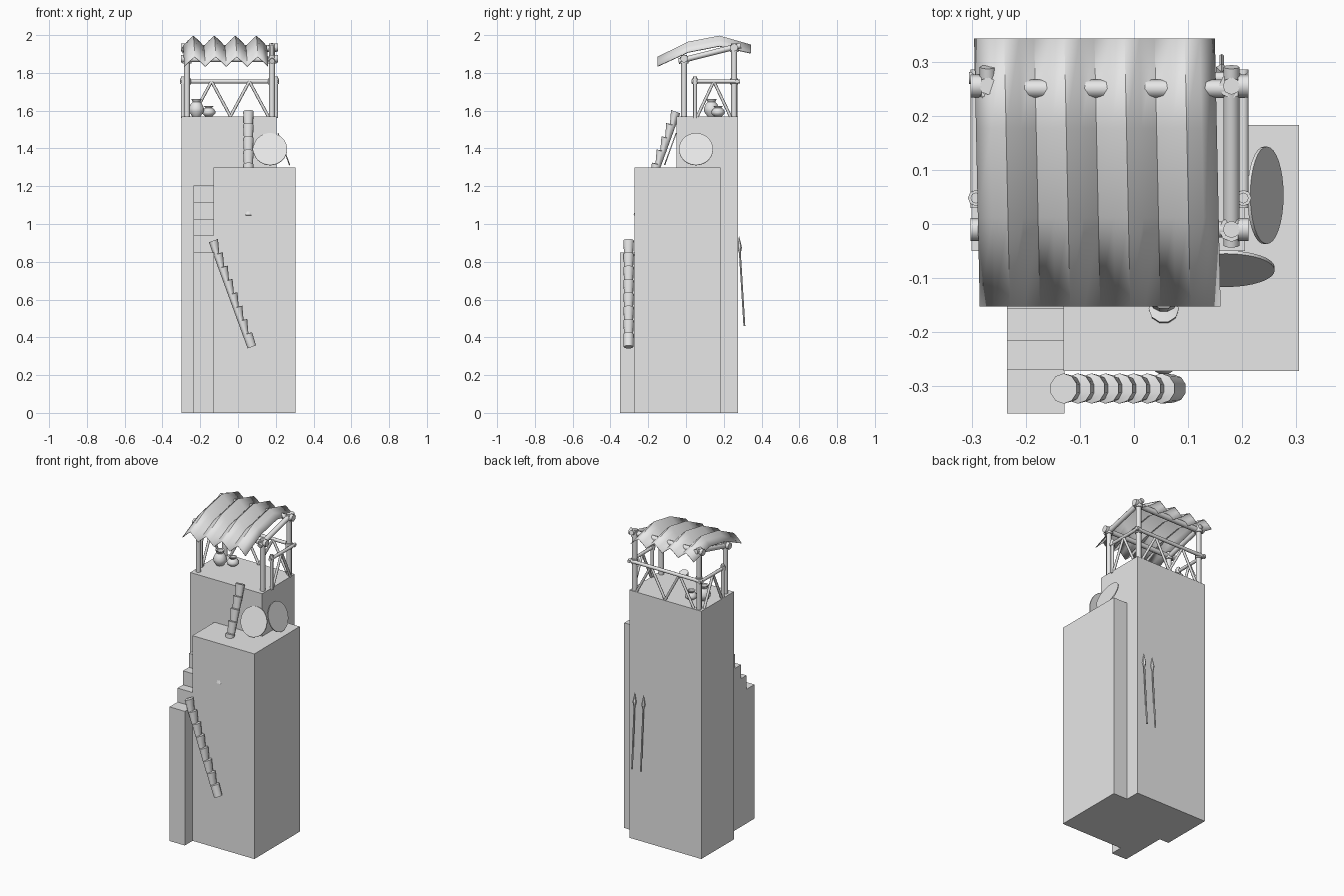
import bpy, bmesh, math
from mathutils import Vector

if "Cube" in bpy.data.objects:
    bpy.data.objects.remove(bpy.data.objects["Cube"], do_unlink=True)

# One clay grey material
GREY = (0.8, 0.8, 0.8, 1)
clay = bpy.data.materials.new("clay_grey")
clay.use_nodes = True
clay.diffuse_color = GREY
clay.node_tree.nodes["Principled BSDF"].inputs["Base Color"].default_value = GREY


def finish(name, bm, smooth=None):
    """Turn a bmesh into an object; smooth is the sharp-edge angle in degrees."""
    bmesh.ops.recalc_face_normals(bm, faces=bm.faces)
    mesh = bpy.data.meshes.new(name)
    bm.to_mesh(mesh)
    bm.free()
    mesh.materials.append(clay)
    if smooth:
        for p in mesh.polygons:
            p.use_smooth = True
        mesh.set_sharp_from_angle(angle=math.radians(smooth))
    ob = bpy.data.objects.new(name, mesh)
    bpy.context.collection.objects.link(ob)
    return ob


def box(name, x, y, z):
    bm = bmesh.new()
    bmesh.ops.create_cube(bm, size=1)
    for v in bm.verts:
        v.co = [lo + (c + 0.5) * (hi - lo) for c, (lo, hi) in zip(v.co, (x, y, z))]
    return finish(name, bm)


def rod(name, a, b, r, r_end=None, sides=8):
    """Round bar from a to b."""
    a, b = Vector(a), Vector(b)
    bm = bmesh.new()
    bmesh.ops.create_cone(bm, cap_ends=True, segments=sides, radius1=r,
                          radius2=r if r_end is None else r_end, depth=(b - a).length)
    rot = (b - a).to_track_quat('Z', 'Y').to_matrix()
    for v in bm.verts:
        v.co = rot @ v.co + (a + b) / 2
    return finish(name, bm, 50)


def lathe(name, centre, profile, sides=12):
    """Pot turned from (radius, height) pairs."""
    bm = bmesh.new()
    rings = []
    for r, h in profile:
        rings.append([bm.verts.new((centre[0] + r * math.cos(math.tau * i / sides),
                                    centre[1] + r * math.sin(math.tau * i / sides),
                                    centre[2] + h)) for i in range(sides)])
    bridge(bm, rings)
    return finish(name, bm, 50)


def bridge(bm, rings):
    n = len(rings[0])
    for lo, hi in zip(rings, rings[1:]):
        for i in range(n):
            bm.faces.new((lo[i], lo[(i + 1) % n], hi[(i + 1) % n], hi[i]))
    bm.faces.new(rings[0])
    bm.faces.new(rings[-1])


def notched_log(name, bottom, top, facing, steps=8, sides=10):
    """Log ladder: straight back, saw-tooth steps on the facing side."""
    bottom, top = Vector(bottom), Vector(top)
    up = (top - bottom).normalized()
    side = up.cross(Vector(facing)).normalized()
    front = side.cross(up)
    bm = bmesh.new()
    rings = []
    for k in range(steps):
        narrow = (0.024, 0.034) if k else (0.026, 0.050)
        for t, (w, d) in ((k, narrow), (k + 0.96, (0.028, 0.054))):
            c = bottom.lerp(top, min(1, t / (steps - 0.04))) - front * 0.027
            rings.append([bm.verts.new(c + side * w * math.cos(math.tau * i / sides)
                                       + front * d / 2 * (1 + math.sin(math.tau * i / sides)))
                          for i in range(sides)])
    bridge(bm, rings)
    return finish(name, bm, 45)


# Buildings
TOP = 1.57
box("main_tower", (-0.3, 0.205), (-0.05, 0.275), (0, TOP))
box("front_block", (-0.13, 0.305), (-0.272, 0.183), (0, 1.3))

# Outside stairs
fronts = (-0.35, -0.27, -0.215, -0.157, -0.102)
for i, y in enumerate(fronts):
    back = fronts[i + 1] if i + 1 < len(fronts) else -0.05
    box(f"stair_{i + 1}", (-0.235, -0.128), (y, back), (0, 0.85 + i * 0.0885))

# Log ladders
notched_log("lower_ladder", (0.075, -0.304, 0.35), (-0.13, -0.304, 0.912), (1, 0, 0))
notched_log("upper_ladder", (0.055, -0.257, 1.04), (0.055, -0.055, 1.595), (0, -1, 0))

# Round shields leaning on the walls
lean = math.radians(20)
out, high = math.sin(lean) * 0.006, math.cos(lean) * 0.006
rod("front_shield", (0.17, -0.08, 1.395), (0.17, -0.08 - high, 1.395 + out), 0.09, sides=32)
rod("side_shield", (0.24, 0.053, 1.395), (0.24 + high, 0.053, 1.395 + out), 0.09, sides=32)

# Spears leaning on the back wall
for i, x in enumerate((0.162, 0.1)):
    low, neck, tip = (x, 0.309, 0.46), (x, 0.285, 0.85), (x, 0.281, 0.935)
    mid = (x, 0.284, 0.875)
    rod(f"spear_shaft_{i + 1}", low, neck, 0.005, sides=6)
    rod(f"spear_head_base_{i + 1}", neck, mid, 0.006, 0.012, sides=6)
    rod(f"spear_head_{i + 1}", mid, tip, 0.012, 0.001, sides=6)

# Lookout frame: posts, beams and lashings
LEFT, RIGHT, FRONT, BACK, RAIL = -0.27, 0.18, -0.01, 0.255, 1.755
for side, x in (("right", LEFT), ("left", RIGHT)):
    out = -1 if x < 0 else 1
    for end, y, z in (("front", FRONT, 1.895), ("back", BACK, 1.955)):
        rod(f"{end}_{side}_post", (x, y, TOP - 0.01), (x, y, z), 0.016)
        rod(f"{end}_{side}_lashing", (x, y, z - 0.045), (x, y, z - 0.01), 0.023)
        rod(f"{end}_{side}_beam_tie", (x + out * 0.012, y, z - 0.02),
            (x + out * 0.032, y, z - 0.02), 0.021)
    rod(f"{side}_roof_beam", (x, -0.04, 1.862), (x, 0.29, 1.945), 0.015)

    # Side railing with its lattice
    rx = x + out * 0.022
    rod(f"{side}_rail", (rx, 0.03, RAIL), (rx, 0.285, RAIL), 0.010)
    rod(f"{side}_rail_post", (rx, 0.048, TOP - 0.01), (rx, 0.048, RAIL + 0.025), 0.010)
    rod(f"{side}_rail_lashing", (rx, 0.048, RAIL - 0.015), (rx, 0.048, RAIL + 0.015), 0.015)
    for n, y in enumerate((0.06, 0.235)):
        rod(f"{side}_brace_{n + 1}", (rx, y, TOP), (rx, 0.147, RAIL), 0.008)
    rod(f"back_{side}_rail_lashing", (x, BACK, RAIL - 0.016), (x, BACK, RAIL + 0.016), 0.021)

rod("back_roof_beam", (-0.295, 0.25, 1.93), (0.205, 0.25, 1.93), 0.017)
rod("front_roof_beam", (-0.295, FRONT, 1.872), (0.205, FRONT, 1.872), 0.015)
rod("back_rail", (-0.305, 0.27, RAIL), (0.212, 0.27, RAIL), 0.011)
for i in range(4):
    ends = [(-0.24 + 0.1 * k, 0.265, RAIL if k % 2 else TOP) for k in (i, i + 1)]
    rod(f"back_brace_{i + 1}", *ends, 0.008)

# Pots on the lookout floor
shape = ((0.55, 0), (0.95, 0.25), (1, 0.45), (0.75, 0.7), (0.5, 0.82), (0.7, 1), (0.5, 0.97), (0.4, 0.8))
for name, centre, r, h in (("tall_pot", (-0.22, 0.135, TOP), 0.040, 0.093),
                           ("small_pot", (-0.155, 0.17, TOP), 0.036, 0.055)):
    lathe(name, centre, [(a * r, b * h) for a, b in shape])

# Corrugated, arched roof sheet: smooth ridges, sharp valleys
bm = bmesh.new()
arch = ((-0.152, 1.885), (0.012, 1.965), (0.177, 1.997), (0.343, 1.95))
drop = (0.05, 0.055, 0.055, 0.045)
rows = []
for j, (y, z) in enumerate(arch):
    row = []
    for i in range(17):
        phase = (i % 4) / 4
        ridge = min(1, 2.2 * min(phase, 1 - phase))
        x = -0.285 + i * 0.445 / 16 - 0.0035 * j
        row.append(bm.verts.new((x, y, z - drop[j] * (1 - ridge))))
    rows.append(row)
for a, b in zip(rows, rows[1:]):
    for i in range(16):
        bm.faces.new((a[i], a[i + 1], b[i + 1], b[i]))
roof = finish("corrugated_roof", bm, 60)
thick = roof.modifiers.new("thickness", 'SOLIDIFY')
thick.thickness = 0.003
